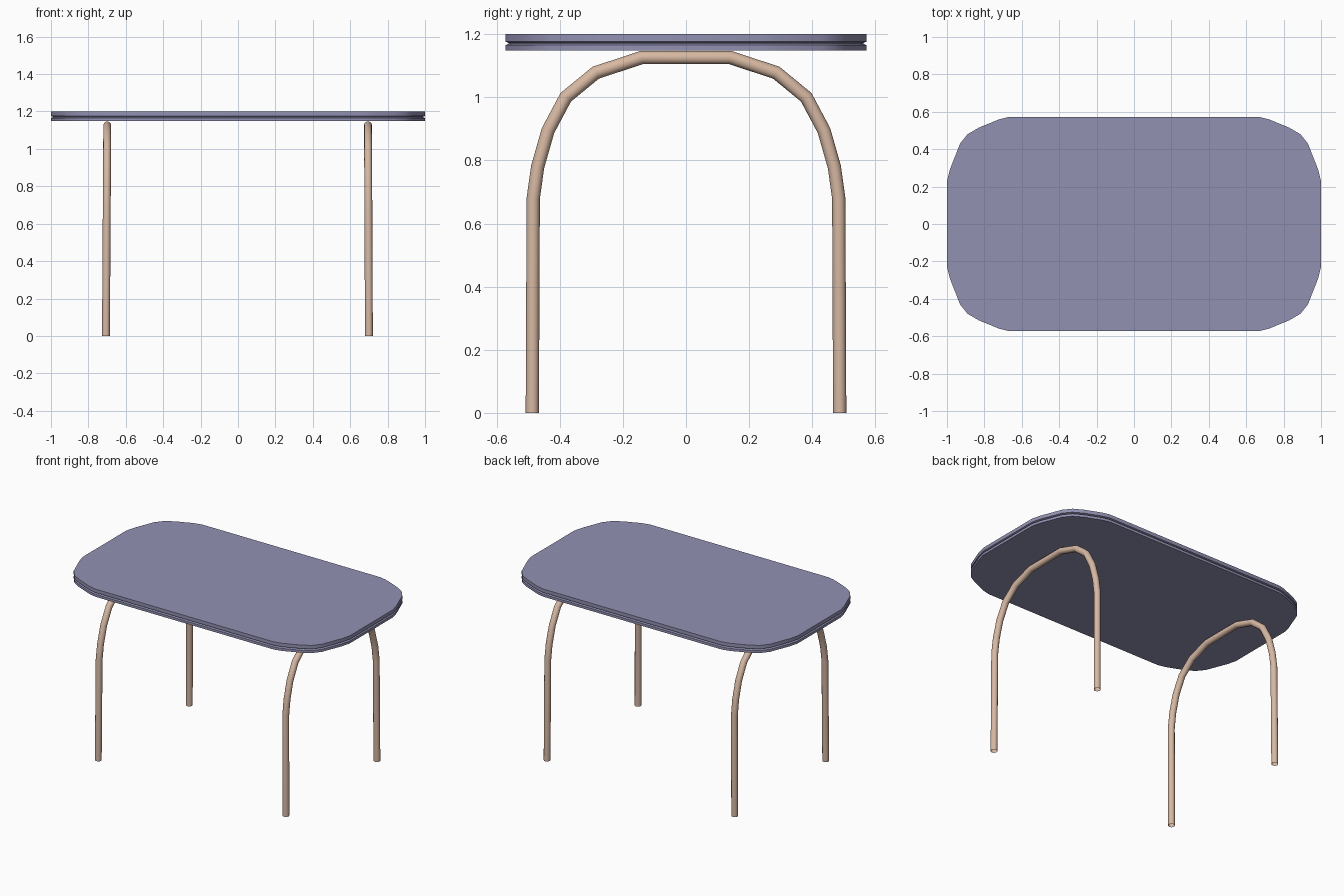
import bpy, bmesh, math
from mathutils import Vector

if "Cube" in bpy.data.objects:
    bpy.data.objects.remove(bpy.data.objects["Cube"])


def material(name, rgb):
    m = bpy.data.materials.new(name)
    m.diffuse_color = (*rgb, 1)
    m.use_nodes = True
    m.node_tree.nodes["Principled BSDF"].inputs["Base Color"].default_value = m.diffuse_color
    return m


def finish(name, bm, mat, angle):
    bmesh.ops.recalc_face_normals(bm, faces=bm.faces)
    me = bpy.data.meshes.new(name)
    bm.to_mesh(me)
    bm.free()
    ob = bpy.data.objects.new(name, me)
    bpy.context.collection.objects.link(ob)
    me.materials.append(mat)
    bpy.ops.object.select_all(action='DESELECT')
    ob.select_set(True)
    bpy.context.view_layer.objects.active = ob
    bpy.ops.object.shade_smooth_by_angle(angle=math.radians(angle))
    return ob


def bridge(bm, a, b):
    n = len(a)
    for i in range(n):
        bm.faces.new((a[i], a[(i + 1) % n], b[(i + 1) % n], b[i]))


lavender = material("muted lavender", (0.29, 0.285, 0.45))
tan = material("pale tan", (0.68, 0.48, 0.36))

# Tabletop: rounded outline, with a shallow groove around the edge
corner = [(1, .23), (.985, .29), (.93, .43), (.89, .48),
          (.83, .515), (.72, .56), (.67, .572)]
outline = (corner + [(-x, y) for x, y in reversed(corner)]
           + [(-x, -y) for x, y in corner]
           + [(x, -y) for x, y in reversed(corner)])
bm = bmesh.new()
rings = []
for inset, z in [(0, 1.148), (0, 1.165), (.01, 1.170), (.01, 1.172), (0, 1.176), (0, 1.2)]:
    rings.append([bm.verts.new((x * (1 - inset), y * (1 - inset / .572), z))
                  for x, y in outline])
for a, b in zip(rings, rings[1:]):
    bridge(bm, a, b)
bm.faces.new(rings[0])
bm.faces.new(rings[-1])
finish("tabletop", bm, lavender, 30)

# Arched tube legs: one bent tube at each end, mitred at the bends
half = [(.487, 0), (.484, .68), (.47, .78), (.437, .895),
        (.381, 1.0), (.286, 1.078), (.14, 1.126)]
path = [(-y, z) for y, z in half] + [(y, z) for y, z in reversed(half)]
R, SIDES = .021, 12


def arch(name, x_foot, x_top):
    bm = bmesh.new()
    pts = [Vector(p) for p in path]
    rings = []
    for i, p in enumerate(pts):
        d0 = (p - pts[i - 1]).normalized() if i else Vector((0, 1))
        d1 = (pts[i + 1] - p).normalized() if i < len(pts) - 1 else Vector((0, -1))
        t = (d0 + d1).normalized()
        n = Vector((-t.y, t.x)) / max(t.dot(d1), .5)
        x = x_foot + (x_top - x_foot) * p.y / 1.126
        ring = []
        for k in range(SIDES):
            a = math.tau * k / SIDES
            q = p + n * R * math.sin(a)
            ring.append(bm.verts.new((x + R * math.cos(a), q.x, q.y)))
        rings.append(ring)
    for a, b in zip(rings, rings[1:]):
        bridge(bm, a, b)
    finish(name, bm, tan, 40)


arch("left_leg_arch", -.706, -.699)
arch("right_leg_arch", .700, .695)
